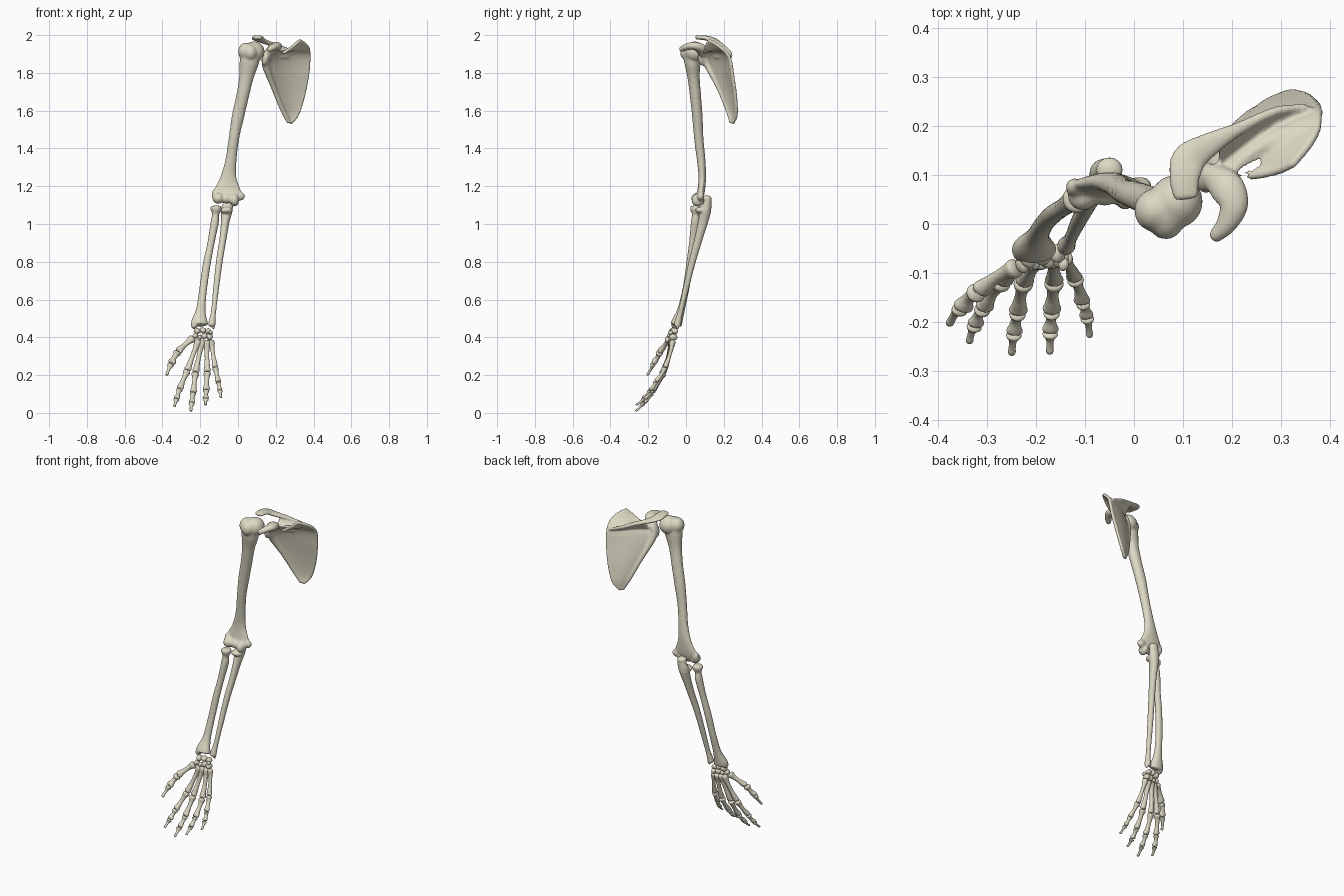
import bpy, bmesh, math
from mathutils import Vector, Matrix

X, Z = Vector((1, 0, 0)), Vector((0, 0, 1))


def spline(pts, n=6):
    """Smooth curve through tuples of any length."""
    out = []
    for i in range(len(pts) - 1):
        a, b, c, d = (pts[max(i - 1, 0)], pts[i], pts[i + 1], pts[min(i + 2, len(pts) - 1)])
        for k in range(n):
            t = k / n
            out.append([0.5 * (2 * q + (r - p) * t + (2*p - 5*q + 4*r - s) * t*t + (3*q - p - 3*r + s) * t**3)
                        for p, q, r, s in zip(a, b, c, d)])
    out.append(list(pts[-1]))
    return out


def skin(bm, rings):
    """Closed skin over a list of equal-sized point rings."""
    vs = [[bm.verts.new(p) for p in r] for r in rings]
    n = len(vs[0])
    for r, s in zip(vs, vs[1:]):
        for i in range(n):
            bm.faces.new((r[i], r[(i + 1) % n], s[(i + 1) % n], s[i]))
    bm.faces.new(vs[0])
    bm.faces.new(vs[-1])


def loft(bm, pts, ref=X, dome=0.5, sides=20, n=6):
    """Round-ended shaft; pts are (x, y, z, radius along ref, other radius)."""
    pts = [p if len(p) == 5 else (*p, p[3]) for p in pts]
    c = spline(pts, n)
    pos = [Vector(p[:3]) for p in c]
    tan = [(pos[min(i + 1, len(c) - 1)] - pos[max(i - 1, 0)]).normalized() for i in range(len(c))]
    secs = [(p, t, q[3], q[4]) for p, t, q in zip(pos, tan, c)]

    def cap(sec, sign):
        p, t, ra, rb = sec
        h = min(ra, rb) * dome
        return [(p + t * sign * h * math.sin(a), t, ra * math.cos(a), rb * math.cos(a)) for a in (0.5, 1.0, 1.35)]
    secs = cap(secs[0], -1)[::-1] + secs + cap(secs[-1], 1)
    rings = []
    for p, t, ra, rb in secs:
        a = (ref - t * ref.dot(t)).normalized()
        b = t.cross(a)
        rings.append([p + a * ra * math.cos(w) + b * rb * math.sin(w)
                      for w in (2 * math.pi * i / sides for i in range(sides))])
    skin(bm, rings)


def slab(bm, edge_a, edge_b, normal, half, bulge=0.0, m=10):
    """Thin plate stretched between two curves."""
    nv = Vector(normal).normalized()
    rings = []
    for a, b in zip(spline(edge_a), spline(edge_b)):
        a, b = Vector(a), Vector(b)
        row = [a.lerp(b, i / m) + nv * bulge * (b - a).length * math.sin(math.pi * i / m) for i in range(m + 1)]
        rings.append([p + nv * half for p in row] + [p - nv * half for p in row[::-1]])
    skin(bm, rings)


def ball(bm, c, r, rot=0.0):
    r = r if isinstance(r, tuple) else (r, r, r)
    bmesh.ops.create_icosphere(bm, subdivisions=3, radius=1, matrix=Matrix.Translation(c)
                               @ Matrix.Rotation(rot, 4, 'Y') @ Matrix.Diagonal((*r, 1)))


def finish(bm, name, voxel=None, soften=8):
    bmesh.ops.recalc_face_normals(bm, faces=bm.faces[:])
    me = bpy.data.meshes.new(name)
    bm.to_mesh(me)
    bm.free()
    me.polygons.foreach_set("use_smooth", [True] * len(me.polygons))
    ob = bpy.data.objects.new(name, me)
    bpy.context.collection.objects.link(ob)
    me.materials.append(bone_mat)
    if voxel:  # fuse overlapping volumes into one organic skin
        m = ob.modifiers.new("fuse", 'REMESH')
        m.mode, m.voxel_size, m.use_smooth_shade = 'VOXEL', voxel, True
        s = ob.modifiers.new("soften", 'SMOOTH')
        s.factor, s.iterations = 0.5, soften


bone_mat = bpy.data.materials.new("bone")
bone_mat.diffuse_color = (0.72, 0.69, 0.55, 1)

# Shoulder blade: plate, thick borders, socket
bm = bmesh.new()
lateral = [(.268, .24, 1.538), (.235, .22, 1.605), (.19, .175, 1.72), (.15, .122, 1.83), (.15, .10, 1.88),
           (.19, .095, 1.915), (.24, .098, 1.905), (.29, .108, 1.94), (.322, .122, 1.968)]
medial = [(.278, .248, 1.535), (.315, .266, 1.58), (.347, .262, 1.68), (.367, .248, 1.78), (.375, .236, 1.86),
          (.376, .22, 1.90), (.372, .19, 1.93), (.355, .16, 1.952), (.33, .13, 1.968)]
slab(bm, lateral, medial, (-.42, .82, .38), .008, .07)
loft(bm, [(*p, r) for p, r in zip(lateral[:5], (.01, .012, .014, .02, .025))])
loft(bm, [(*p, .009) for p in medial + lateral[:5:-1]], ref=Vector((0, 1, .3)))
ball(bm, (.147, .095, 1.88), (.02, .032, .045), 0.2)
# Spine ridge and acromion
slab(bm, [(.36, .235, 1.88), (.30, .20, 1.885), (.24, .155, 1.885), (.172, .118, 1.895)],
     [(.365, .238, 1.885), (.30, .232, 1.905), (.24, .205, 1.925), (.175, .178, 1.95)], (-.1, -.4, 1), .008)
loft(bm, [(.35, .238, 1.887, .008), (.29, .23, 1.91, .010), (.215, .195, 1.94, .011, .014),
          (.15, .16, 1.962, .012, .026), (.113, .132, 1.978, .013, .036), (.103, .095, 1.986, .013, .032),
          (.106, .055, 1.988, .011, .026)], ref=Z)
# Coracoid hook
loft(bm, [(.16, .098, 1.90, .026), (.188, .076, 1.93, .026, .036), (.204, .04, 1.943, .021, .03),
          (.19, .002, 1.937, .018, .022), (.168, -.023, 1.925, .015)], ref=Z, dome=.9)
finish(bm, "shoulder_blade", .005, 5)

# Upper arm bone
bm = bmesh.new()
loft(bm, [(.068, .03, 1.935, .05, .046), (.06, .034, 1.86, .052, .044), (.045, .04, 1.78, .039, .033),
          (.025, .05, 1.68, .034, .03), (0, .06, 1.57, .033, .028), (-.022, .068, 1.45, .028, .025),
          (-.037, .08, 1.34, .03, .023), (-.05, .086, 1.25, .043, .02), (-.055, .08, 1.175, .073, .02),
          (-.055, .07, 1.14, .072, .021)])
ball(bm, (.086, .046, 1.912), .055)
ball(bm, (.042, .028, 1.914), (.042, .044, .047))
ball(bm, (.065, .01, 1.908), (.038, .042, .044))
ball(bm, (-.105, .058, 1.136), (.031, .031, .03))
ball(bm, (-.06, .063, 1.135), (.034, .026, .027))
ball(bm, (-.018, .062, 1.126), (.024, .034, .034))
ball(bm, (.011, .078, 1.148), (.027, .019, .024), 0.4)
ball(bm, (-.122, .075, 1.155), (.018, .019, .032))
finish(bm, "upper_arm_bone", .0055, 10)

# Ulna with elbow hook
bm = bmesh.new()
loft(bm, [(-.05, .112, 1.135, .027, .02), (-.052, .113, 1.11, .028, .022), (-.06, .105, 1.07, .031, .028),
          (-.068, .09, 1.01, .023, .027), (-.08, .066, .92, .019, .022), (-.099, .033, .80, .018, .019),
          (-.116, .0, .66, .016), (-.129, -.028, .54, .014), (-.137, -.042, .485, .018),
          (-.139, -.046, .465, .02)])
ball(bm, (-.05, .11, 1.135), (.028, .027, .017))
ball(bm, (-.062, .075, 1.073), (.034, .026, .018))
ball(bm, (-.13, -.045, .453), (.008, .008, .013))
finish(bm, "ulna", .005)

# Radius
bm = bmesh.new()
loft(bm, [(-.117, .051, 1.092, .029), (-.117, .051, 1.075, .029), (-.119, .05, 1.05, .019),
          (-.123, .049, 1.01, .022, .023), (-.143, .035, .90, .019), (-.165, .02, .79, .021, .019),
          (-.184, .0, .66, .021, .018), (-.197, -.025, .55, .025, .02), (-.204, -.045, .49, .042, .028),
          (-.204, -.053, .467, .047, .031)], dome=.2)
ball(bm, (-.232, -.056, .462), (.017, .022, .018))
finish(bm, "radius", .005)

# Wrist bones
wrist = [(-.217, -.068, .433, .018, .4), (-.186, -.064, .437, .017, 0), (-.157, -.06, .432, .016, -.4),
         (-.143, -.082, .425, .011, 0), (-.226, -.08, .407, .016, .5), (-.202, -.075, .401, .014, 0),
         (-.178, -.07, .406, .017, 0), (-.151, -.068, .402, .018, -.3)]
for i, (x, y, z, r, rot) in enumerate(wrist):
    bm = bmesh.new()
    ball(bm, (x, y, z), (r, r * 1.25, r * .95), rot)
    for k, v in enumerate(bm.verts):  # gentle waves so each one looks irregular
        d = v.co - Vector((x, y, z))
        v.co += d * .12 * math.sin(3 * d.x / r + i) * math.cos(2.5 * d.z / r + 2 * i)
    finish(bm, f"wrist_bone_{i + 1}")

# Digits: joint positions from wrist to tip
digits = {
    "thumb": [(-.237, -.087, .398), (-.318, -.137, .325), (-.353, -.172, .263), (-.378, -.206, .2)],
    "index": [(-.208, -.076, .386), (-.268, -.117, .225), (-.308, -.172, .128), (-.325, -.206, .075), (-.337, -.243, .034)],
    "middle": [(-.188, -.073, .386), (-.225, -.118, .215), (-.237, -.18, .108), (-.245, -.223, .054), (-.25, -.267, .009)],
    "ring": [(-.166, -.07, .385), (-.163, -.117, .217), (-.168, -.178, .12), (-.171, -.22, .075), (-.172, -.265, .042)],
    "little": [(-.144, -.068, .386), (-.121, -.11, .24), (-.105, -.16, .165), (-.096, -.19, .12), (-.09, -.231, .08)],
}
for name, joints in digits.items():
    scale = {"thumb": 1.1, "little": .88}.get(name, 1)
    for j, (p, q) in enumerate(zip(joints, joints[1:])):
        p, q = Vector(p), Vector(q)
        last = j == len(joints) - 2
        r = scale * ((.016 if last else (.0205, .0205, .018)[j]))
        d = (q - p).normalized()
        a, b = p + d * r * .4, q - d * (.002 if last else r * .4)
        prof = ([(0, 1), (.12, .92), (.42, .52), (.75, .45), (.9, .5), (1, .4)] if last else
                [(0, 1), (.08, .95), (.28, .68), (.6, .6), (.84, .76), (1, .84)])
        bm = bmesh.new()
        rings = []
        for t, k in prof:
            c = a.lerp(b, t) + Vector((0, .005, .002)) * math.sin(math.pi * t)
            rings.append((*c, r * k, r * k * (.78 if last else .9)))
        loft(bm, rings, sides=16, n=4, dome=.45)
        if not last:  # paired knuckle condyles
            side = (X - d * d.x).normalized()
            for s in (-1, 1):
                ball(bm, b + side * s * r * .38 - d * r * .1, r * .58)
        finish(bm, f"{name}_bone_{j + 1}", None if last else .003, 5)
